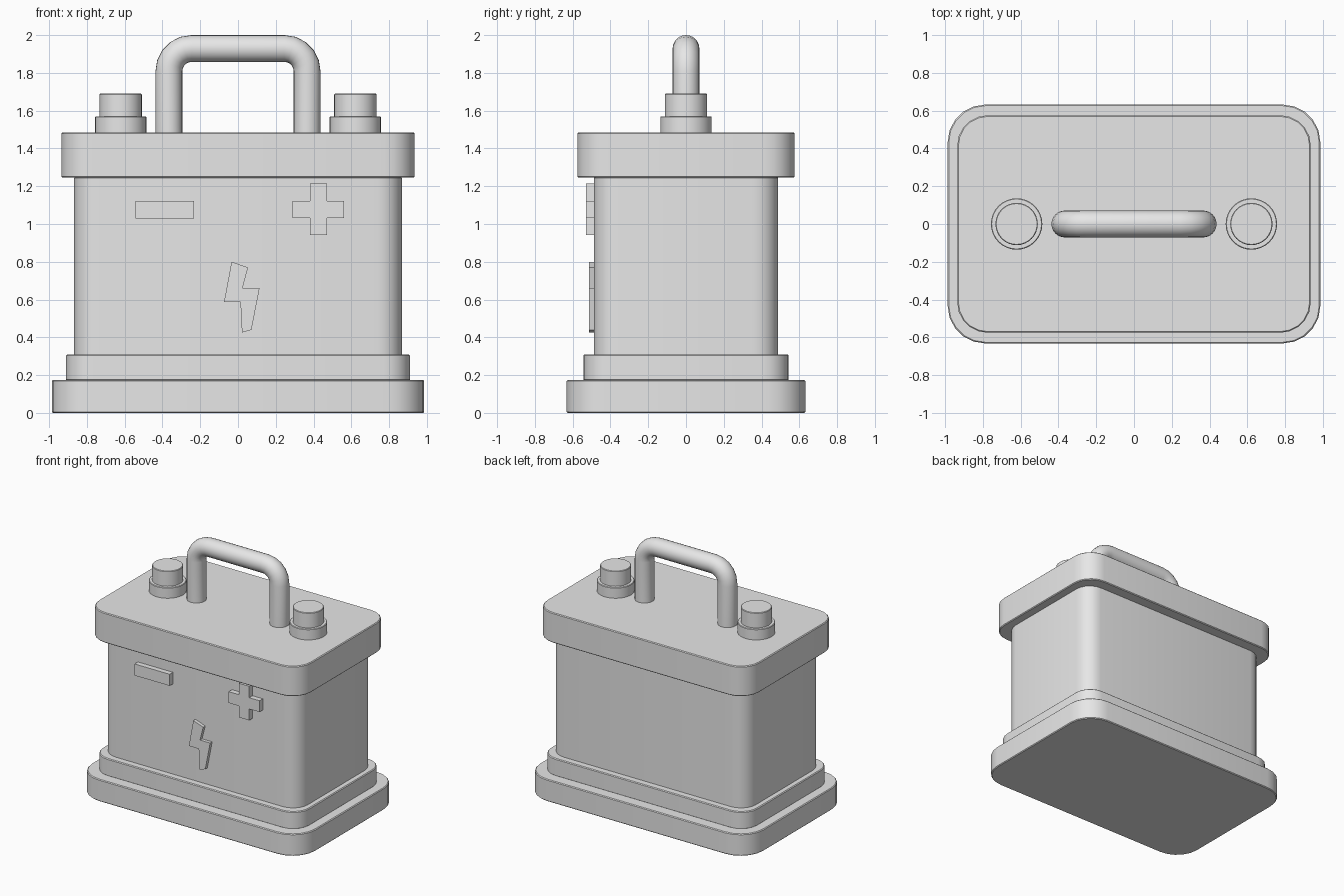
import bpy, bmesh
from math import cos, sin, pi
from mathutils import Vector

old = bpy.data.objects.get("Cube")
if old:
    bpy.data.objects.remove(old, do_unlink=True)

# Single plain grey
grey = bpy.data.materials.new("plain_grey")
grey.use_nodes = True
COLOUR = (0.8, 0.8, 0.8, 1)
grey.diffuse_color = COLOUR
grey.node_tree.nodes["Principled BSDF"].inputs["Base Color"].default_value = COLOUR


def finish(name, bm, bevel=0.0):
    bmesh.ops.recalc_face_normals(bm, faces=bm.faces)
    mesh = bpy.data.meshes.new(name)
    bm.to_mesh(mesh)
    bm.free()
    mesh.materials.append(grey)
    ob = bpy.data.objects.new(name, mesh)
    bpy.context.collection.objects.link(ob)
    bpy.ops.object.select_all(action='DESELECT')
    ob.select_set(True)
    bpy.context.view_layer.objects.active = ob
    bpy.ops.object.shade_smooth_by_angle(angle=0.6)
    if bevel:
        mod = ob.modifiers.new("edge_bevel", 'BEVEL')
        mod.width, mod.segments = bevel, 1
        mod.limit_method, mod.angle_limit = 'ANGLE', 1.0
    return ob


def prism(name, points, depth, bevel=0.0):
    """Extrude a flat outline along a vector."""
    bm = bmesh.new()
    face = bm.faces.new([bm.verts.new(p) for p in points])
    ext = bmesh.ops.extrude_face_region(bm, geom=[face], use_keep_orig=True)
    verts = [g for g in ext["geom"] if isinstance(g, bmesh.types.BMVert)]
    bmesh.ops.translate(bm, verts=verts, vec=depth)
    return finish(name, bm, bevel)


def rounded_slab(name, hx, hy, z0, z1, r, steps=5):
    points = []
    for q, (sx, sy) in enumerate([(1, 1), (-1, 1), (-1, -1), (1, -1)]):
        for i in range(steps + 1):
            a = (q + i / steps) * pi / 2
            points.append((sx * (hx - r) + r * cos(a), sy * (hy - r) + r * sin(a), z0))
    return prism(name, points, (0, 0, z1 - z0), 0.006)


def disc(name, x, r, z0, z1, sides=32):
    ring = [(x + r * cos(2 * pi * i / sides), r * sin(2 * pi * i / sides), z0)
            for i in range(sides)]
    return prism(name, ring, (0, 0, z1 - z0), 0.004)


def emblem(name, outline, front):
    back = -0.48
    return prism(name, [(x, back, z) for x, z in outline], (0, front - back, 0))


# Stacked case
rounded_slab("base_plate", 0.986, 0.632, 0, 0.175, 0.2)
rounded_slab("base_step", 0.91, 0.543, 0.17, 0.31, 0.14)
rounded_slab("case_body", 0.867, 0.488, 0.3, 1.25, 0.13)
rounded_slab("lid", 0.935, 0.575, 1.245, 1.485, 0.16)

# Terminals
for side, x in (("left", 0.621), ("right", -0.621)):
    disc(side + "_terminal_collar", x, 0.136, 1.47, 1.57)
    disc(side + "_terminal_post", x, 0.112, 1.56, 1.69)

# Carry handle: a ring swept along a bent path
half, top, tube, bend, steps, sides = 0.366, 1.929, 0.071, 0.12, 5, 24
path = [(half, 1.47, 0)]
for start, cx in ((0, half - bend), (pi / 2, bend - half)):
    for i in range(steps + 1):
        a = start + i / steps * pi / 2
        path.append((cx + bend * cos(a), top - bend + bend * sin(a), a))
path.append((-half, 1.47, pi))
bm = bmesh.new()
rings = []
for x, z, a in path:
    out = Vector((cos(a), 0, sin(a)))
    rings.append([bm.verts.new(Vector((x, 0, z)) + out * tube * cos(t) + Vector((0, tube * sin(t), 0)))
                  for t in (2 * pi * k / sides for k in range(sides))])
for one, two in zip(rings, rings[1:]):
    for k in range(sides):
        n = (k + 1) % sides
        bm.faces.new((one[k], one[n], two[n], two[k]))
bm.faces.new(rings[0])
bm.faces.new(rings[-1])
finish("carry_handle", bm)

# Raised front symbols
emblem("minus_symbol", [(-0.542, 1.03), (-0.232, 1.03), (-0.232, 1.122), (-0.542, 1.122)], -0.53)
w, l = 0.045, 0.136
quarter = [(l, -w), (l, w), (w, w)]
plus = []
for turn in range(4):
    plus += [(0.425 + x, 1.078 + z) for x, z in quarter]
    quarter = [(-z, x) for x, z in quarter]
emblem("plus_symbol", plus, -0.53)
emblem("bolt_symbol", [(-0.034, 0.80), (0.053, 0.77), (0.024, 0.66), (0.114, 0.66),
                       (0.071, 0.44), (0.021, 0.425), (0.013, 0.587), (-0.074, 0.587)], -0.514)
